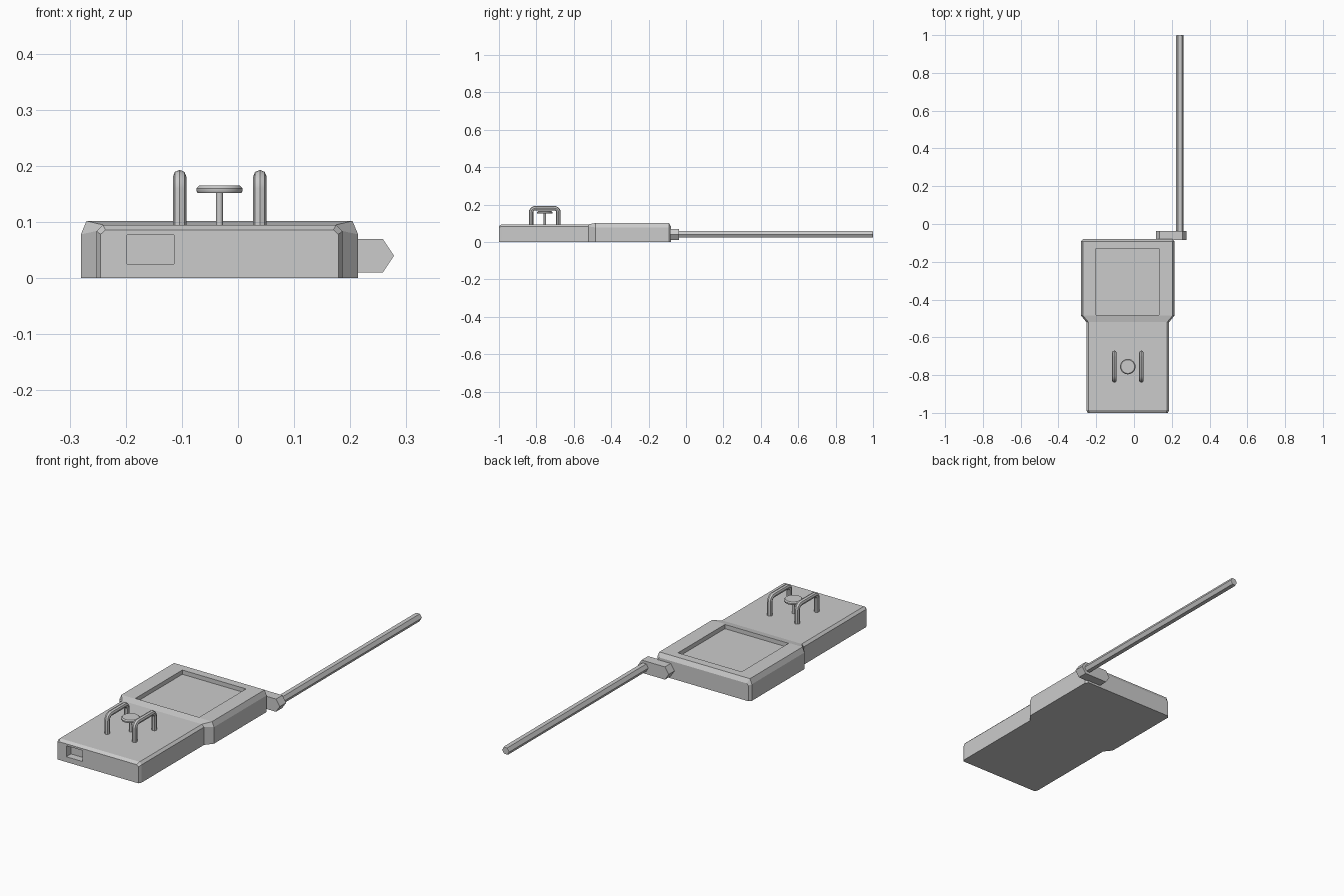
import bpy, bmesh, math
from mathutils import Vector

if "Cube" in bpy.data.objects:
    bpy.data.objects.remove(bpy.data.objects["Cube"])

CX = -0.033  # centre line of the case


def make_object(name, bm, smooth=False):
    bmesh.ops.recalc_face_normals(bm, faces=bm.faces)
    mesh = bpy.data.meshes.new(name)
    bm.to_mesh(mesh)
    bm.free()
    obj = bpy.data.objects.new(name, mesh)
    bpy.context.collection.objects.link(obj)
    if smooth:
        smooth_edges(obj)
    return obj


def smooth_edges(obj):
    bpy.ops.object.select_all(action='DESELECT')
    obj.select_set(True)
    bpy.context.view_layer.objects.active = obj
    bpy.ops.object.shade_smooth_by_angle(angle=math.radians(35))


def loft(name, rings):
    bm = bmesh.new()
    vs = [[bm.verts.new(p) for p in ring] for ring in rings]
    n = len(vs[0])
    for a, b in zip(vs, vs[1:]):
        for i in range(n):
            j = (i + 1) % n
            bm.faces.new((a[i], a[j], b[j], b[i]))
    bm.faces.new(vs[0])
    bm.faces.new(vs[-1])
    return make_object(name, bm)


def cut_box(target, lo, hi):
    rings = [[(lo[0], y, lo[2]), (hi[0], y, lo[2]), (hi[0], y, hi[2]), (lo[0], y, hi[2])]
             for y in (lo[1], hi[1])]
    cutter = loft("recess_cutter", rings)
    cutter.hide_render = True
    mod = target.modifiers.new("recess", 'BOOLEAN')
    mod.operation = 'DIFFERENCE'
    mod.solver = 'EXACT'
    mod.object = cutter
    bpy.context.view_layer.objects.active = target
    bpy.ops.object.modifier_apply(modifier=mod.name)
    bpy.data.objects.remove(cutter)


# Case: chamfered cross-sections (y, half width, shoulder z, top half width, top z)
stations = [
    (-1.0, 0.212, 0.078, 0.203, 0.086),
    (-0.985, 0.219, 0.084, 0.208, 0.095),
    (-0.52, 0.219, 0.084, 0.208, 0.095),
    (-0.485, 0.247, 0.078, 0.237, 0.102),
    (-0.092, 0.247, 0.078, 0.237, 0.102),
    (-0.08, 0.237, 0.074, 0.228, 0.082),
]
case = loft("case", [
    [(CX - w, y, 0), (CX - w, y, s), (CX - t, y, z), (CX + t, y, z), (CX + w, y, s), (CX + w, y, 0)]
    for y, w, s, t, z in stations])

# Screen recess on top and socket recess in the front
cut_box(case, (-0.2, -0.481, 0.082), (0.133, -0.13, 0.2))
cut_box(case, (-0.198, -1.1, 0.025), (-0.114, -0.965, 0.077))

# Wire guard handles with rounded corners
R, Y0, Y1, TOP = 0.022, -0.828, -0.682, 0.181
path = [Vector((0, Y0, 0.08))]
for i in range(6):
    a = math.radians(180 - 18 * i)
    path.append(Vector((0, Y0 + R + R * math.cos(a), TOP - R + R * math.sin(a))))
for i in range(6):
    a = math.radians(90 - 18 * i)
    path.append(Vector((0, Y1 - R + R * math.cos(a), TOP - R + R * math.sin(a))))
path.append(Vector((0, Y1, 0.08)))
for side, x in (("left", -0.104), ("right", 0.039)):
    curve = bpy.data.curves.new(side + "_guard", 'CURVE')
    curve.dimensions = '3D'
    curve.bevel_depth = 0.012
    curve.bevel_resolution = 2
    curve.use_fill_caps = True
    spline = curve.splines.new('POLY')
    spline.points.add(len(path) - 1)
    for pt, p in zip(spline.points, path):
        pt.co = (x, p.y, p.z, 1)
    guard = bpy.data.objects.new(side + "_guard", curve)
    bpy.context.collection.objects.link(guard)
    bpy.ops.object.select_all(action='DESELECT')
    guard.select_set(True)
    bpy.context.view_layer.objects.active = guard
    bpy.ops.object.convert(target='MESH')
    smooth_edges(bpy.context.object)

# Control knob: thin stem and flat disc, lathed
profile = [(0, 0.08), (0.006, 0.08), (0.006, 0.152), (0.039, 0.152), (0.041, 0.155),
           (0.041, 0.16), (0.036, 0.165), (0, 0.165)]
bm = bmesh.new()
pts = [bm.verts.new((CX + r, -0.755, z)) for r, z in profile]
edges = [bm.edges.new(e) for e in zip(pts, pts[1:])]
bmesh.ops.spin(bm, geom=pts + edges, cent=(CX, -0.755, 0), axis=(0, 0, 1),
               angle=math.tau, steps=24, use_merge=True)
bmesh.ops.remove_doubles(bm, verts=bm.verts, dist=1e-5)
make_object("knob", bm, smooth=True)

# Antenna pivot arm: plate with pointed ends
outline = [(0.116, 0.04), (0.136, 0.01), (0.258, 0.01), (0.278, 0.04), (0.258, 0.07), (0.136, 0.07)]
loft("antenna_arm", [[(x, y, z) for x, z in outline] for y in (-0.085, -0.037)])

# Six-sided antenna rod with a slightly tapered tip
loft("antenna_rod", [
    [(0.243 + r * math.cos(k * math.pi / 3), y, 0.041 + r * math.sin(k * math.pi / 3)) for k in range(6)]
    for y, r in ((-0.05, 0.02), (0.995, 0.02), (1.0, 0.018))])
